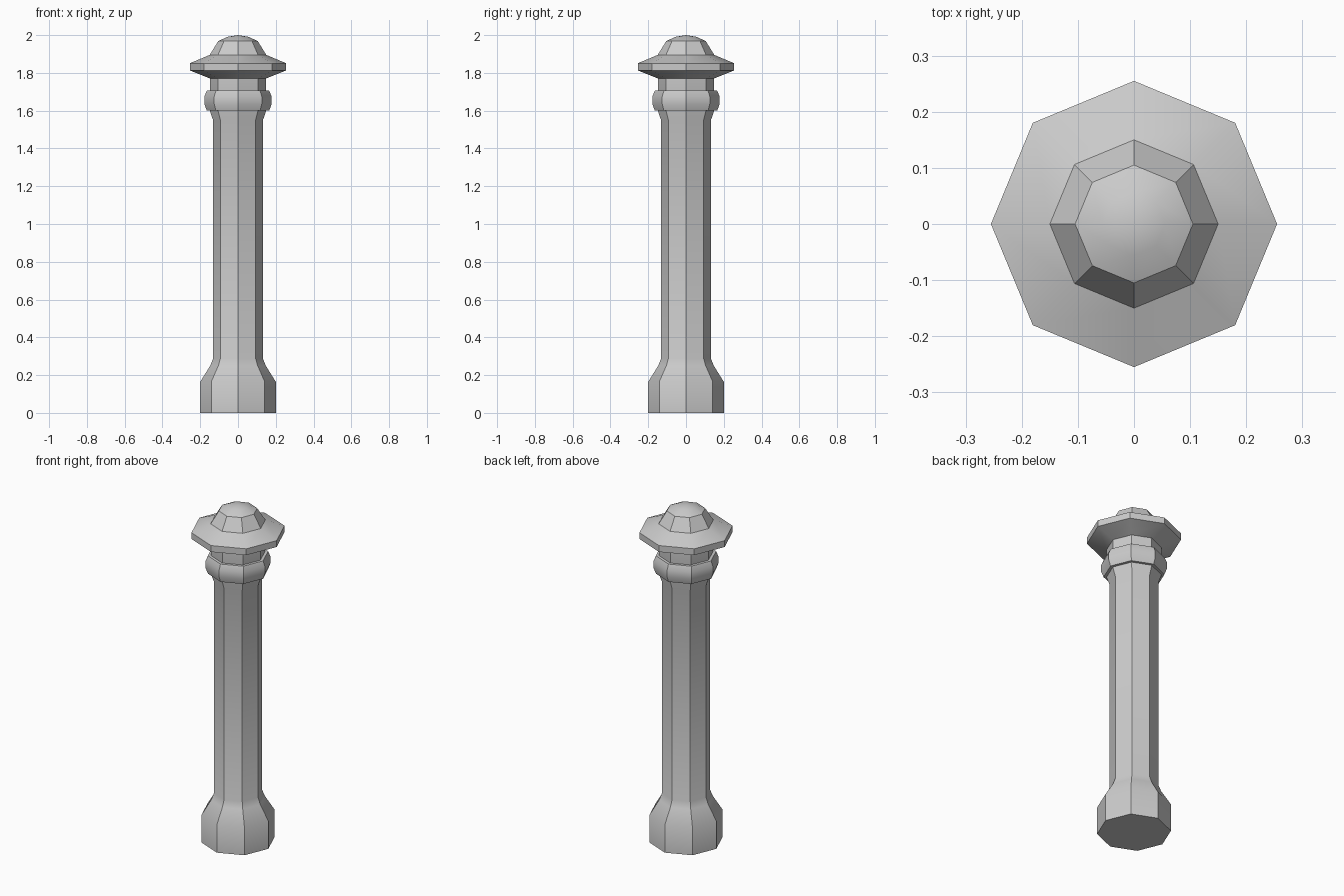
import bpy, bmesh, math

if "Cube" in bpy.data.objects:
    bpy.data.objects.remove(bpy.data.objects["Cube"])

SIDES = 8


def lathe(name, profile, closed=False):
    """Turn an (r, z) profile into an eight-sided solid with corners on the axes."""
    bm = bmesh.new()
    rings = []
    for r, z in profile:
        if r == 0:
            rings.append([bm.verts.new((0, 0, z))] * SIDES)
        else:
            rings.append([bm.verts.new((r * math.cos(math.tau * i / SIDES),
                                        r * math.sin(math.tau * i / SIDES), z))
                          for i in range(SIDES)])
    pairs = list(zip(rings, rings[1:]))
    if closed:
        pairs.append((rings[-1], rings[0]))
    for a, b in pairs:
        for i in range(SIDES):
            j = (i + 1) % SIDES
            bm.faces.new(list(dict.fromkeys((a[i], a[j], b[j], b[i]))))
    if not closed:
        for ring in (rings[0], rings[-1]):
            if ring[0] is not ring[1]:
                bm.faces.new(ring)
    bmesh.ops.recalc_face_normals(bm, faces=bm.faces)
    mesh = bpy.data.meshes.new(name)
    bm.to_mesh(mesh)
    bm.free()
    obj = bpy.data.objects.new(name, mesh)
    bpy.context.collection.objects.link(obj)
    bpy.ops.object.select_all(action='DESELECT')
    obj.select_set(True)
    bpy.context.view_layer.objects.active = obj
    bpy.ops.object.shade_smooth_by_angle(angle=math.radians(30))
    return obj


# Foot, shaft, neck, brim and dome in one continuous turned profile
lathe("bollard_post", [
    (0.20, 0), (0.20, 0.165), (0.147, 0.25), (0.132, 0.288),
    (0.132, 1.55), (0.148, 1.595), (0.148, 1.77),
    (0.255, 1.813), (0.255, 1.851), (0.15, 1.895),
    (0.105, 1.968), (0.056, 1.991), (0, 2.0)])

# Bulging collar around the neck
lathe("collar", [
    (0.145, 1.60), (0.165, 1.60), (0.178, 1.635),
    (0.178, 1.675), (0.165, 1.706), (0.145, 1.706)], closed=True)
